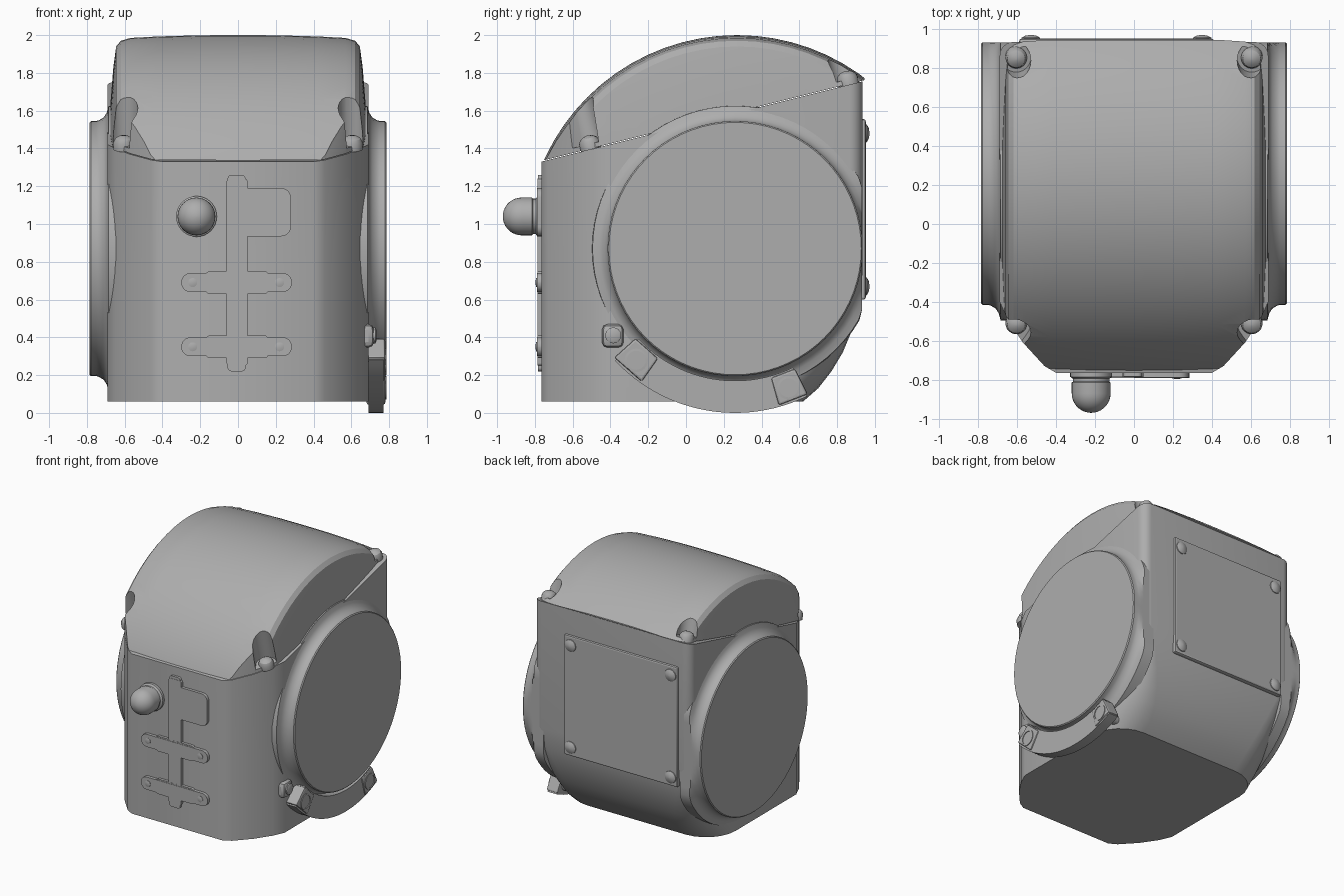
import bpy
from math import sin, cos, pi, radians
from mathutils import Vector, Matrix

cube = bpy.data.objects.get("Cube")
if cube:
    bpy.data.objects.remove(cube)

grey = bpy.data.materials.new("housing grey")
grey.use_nodes = True
tone = (0.42, 0.42, 0.42, 1)
grey.diffuse_color = tone
grey.node_tree.nodes["Principled BSDF"].inputs["Base Color"].default_value = tone


def loft(name, rings, angle=32):
    """Skin equal-length rings of points and cap both ends."""
    n = len(rings[0])
    verts = [v for ring in rings for v in ring]
    faces = [(k * n + i, k * n + (i + 1) % n, (k + 1) * n + (i + 1) % n, (k + 1) * n + i)
             for k in range(len(rings) - 1) for i in range(n)]
    faces += [tuple(range(n))[::-1], tuple(range(len(verts) - n, len(verts)))]
    mesh = bpy.data.meshes.new(name)
    mesh.from_pydata(verts, [], faces)
    mesh.materials.append(grey)
    obj = bpy.data.objects.new(name, mesh)
    bpy.context.collection.objects.link(obj)
    select(obj)
    bpy.ops.object.mode_set(mode='EDIT')
    bpy.ops.mesh.select_all(action='SELECT')
    bpy.ops.mesh.normals_make_consistent(inside=False)
    bpy.ops.object.mode_set(mode='OBJECT')
    smooth(obj, angle)
    return obj


def select(obj):
    bpy.ops.object.select_all(action='DESELECT')
    obj.select_set(True)
    bpy.context.view_layer.objects.active = obj


def smooth(obj, angle=32):
    select(obj)
    bpy.ops.object.shade_smooth_by_angle(angle=radians(angle))


def lathe(name, profile, centre, axis, n=24, back_limit=9.0):
    """Turn (radius, height) pairs around an axis through centre."""
    turn = Vector((0, 0, 1)).rotation_difference(Vector(axis)).to_matrix()
    rings = []
    for r, h in profile:
        ring = [turn @ Vector((r * cos(2 * pi * i / n), r * sin(2 * pi * i / n), h))
                + Vector(centre) for i in range(n)]
        for p in ring:
            p.y = min(p.y, back_limit)
        rings.append(ring)
    return loft(name, rings)


def side_prism(name, pts, x0, x1):
    return loft(name, [[(x, y, z) for y, z in pts] for x in (x0, x1)])


def boolean(obj, other, operation):
    mod = obj.modifiers.new("cut", 'BOOLEAN')
    mod.operation, mod.object, mod.solver = operation, other, 'EXACT'
    select(obj)
    bpy.ops.object.modifier_apply(modifier=mod.name)
    bpy.data.objects.remove(other)


def round_edges(obj, width, angle=32):
    mod = obj.modifiers.new("soft edges", 'BEVEL')
    mod.width, mod.segments, mod.limit_method = width, 2, 'ANGLE'
    mod.angle_limit = radians(35)
    select(obj)
    bpy.ops.object.modifier_apply(modifier=mod.name)
    smooth(obj, angle)


def seam(y):
    return 1.33 + 0.25 * (y + 0.765)


def plan(back, corner):
    """Housing outline from above: chamfered front, rounded back corners."""
    half = [(0.40, -0.765), (0.46, -0.73), (0.57, -0.61), (0.65, -0.49), (0.69, -0.40)]
    half += [(0.69 - corner + corner * cos(a), back - corner + corner * sin(a))
             for a in (i * pi / 12 for i in range(7))]
    return half + [(-x, y) for x, y in reversed(half)]


# Lower housing, with the back sweeping under towards the base
levels = [(0.06, 0.62, 0.26), (0.13, 0.70, 0.26), (0.22, 0.77, 0.24), (0.32, 0.83, 0.21),
          (0.44, 0.88, 0.17), (0.58, 0.92, 0.12), (0.75, 0.935, 0.07)]
rings = [[(x, y, z) for x, y in plan(b, c)] for z, b, c in levels]
rings.append([(x, y, seam(y)) for x, y in plan(0.935, 0.07)])
loft("lower_housing", rings)

# Domed cover: crowned barrel trimmed by the housing outline above the seam
half = [(1.119, 0.2), (1.113, 0.42), (1.105, 0.57), (1.09, 0.62),
        (1.06, 0.645), (0.95, 0.66), (0.75, 0.676), (0.5, 0.692)]
barrel = [(r, -x) for r, x in reversed(half)] + [(1.12, 0)] + half
cover = lathe("domed_cover", barrel, (0, 0.27, 0.88), (1, 0, 0), 72)
outline = plan(0.945, 0.07)
trim = loft("cover_trim", [[(x, y, seam(y) + 0.004) for x, y in outline],
                           [(x, y, 2.2) for x, y in outline]])
boolean(cover, trim, 'INTERSECT')

# Corner pockets with a domed screw in each
up = Vector((0, -0.243, 0.97))
for side in (-1, 1):
    for end, y, out in (("front", -0.51, (0.55, -0.83)), ("back", 0.855, (0.7, 0.7))):
        base = Vector((side * 0.605, y, seam(y) + 0.03))
        ox, oy = side * out[0], out[1]
        slot = []
        for i in range(24):
            a = 2 * pi * i / 24
            dx, dy = cos(a), sin(a)
            reach = 0.3 if dx * ox + dy * oy > 0.001 else 0
            px, py = 0.075 * dx + reach * ox, 0.075 * dy + reach * oy
            slot.append(base + Vector((px, py, 0.25 * py)))
        pocket = loft("pocket_cutter", [slot, [p + up * 0.6 for p in slot]])
        boolean(cover, pocket, 'DIFFERENCE')
        head = [(0.055, -0.03), (0.055, 0.01), (0.045, 0.03), (0.025, 0.042), (0.004, 0.046)]
        lathe(f"{end}_cover_screw", head, base, up)
smooth(cover, 30)

# Round side bosses with a fillet into the housing
for side in (-1, 1):
    boss = [(0.76, 0.60), (0.755, 0.685), (0.72, 0.695), (0.695, 0.71), (0.68, 0.735),
            (0.675, 0.75), (0.675, 0.778), (0.668, 0.785)]
    lathe("side_boss", boss, (0, 0.26, 0.87), (side, 0, 0), 72, back_limit=0.933)

# Rear access plate and its domed bolts
plate = [(-0.59, 0.6), (0.41, 0.6), (0.41, 1.555), (-0.59, 1.555)]
rear = loft("rear_plate", [[(x, y, z) for x, z in plate] for y in (0.9, 0.952)])
round_edges(rear, 0.012)
for x in (-0.53, 0.35):
    for z in (0.67, 1.48):
        lathe("rear_bolt", [(0.05, 0), (0.047, 0.012), (0.03, 0.022), (0.004, 0.027)],
              (x, 0.945, z), (0, 1, 0))

# Domed push knob on the front
dome = [(0.1 * cos(a), 0.105 + 0.1 * sin(a)) for a in (i * pi / 18 for i in range(9))]
lathe("front_knob", [(0.108, -0.02), (0.108, 0.02), (0.094, 0.03), (0.094, 0.045),
                     (0.1, 0.05)] + dome + [(0.003, 0.205)],
      (-0.22, -0.765, 1.04), (0, -1, 0), 32)


def front_pad(name, x0, x1, z0, z1, r, y):
    """Rounded rectangle standing proud of the front."""
    pts = []
    for k, (cx, cz) in enumerate(((x1 - r, z1 - r), (x0 + r, z1 - r),
                                  (x0 + r, z0 + r), (x1 - r, z0 + r))):
        pts += [(cx + r * cos(a), cz + r * sin(a))
                for a in ((k + i / 5) * pi / 2 for i in range(6))]
    loft(name, [[(x, d, z) for x, z in pts] for d in (-0.75, y)])


# Raised rail, tab and straps on the front
front_pad("front_rail", -0.06, 0.05, 0.25, 1.24, 0.015, -0.786)
front_pad("front_rail_spine", -0.055, 0.04, 0.22, 1.26, 0.02, -0.784)
front_pad("front_tab", 0.0, 0.28, 0.935, 1.19, 0.05, -0.788)
for z in (0.35, 0.69):
    front_pad("front_strap", -0.30, 0.285, z - 0.05, z + 0.05, 0.048, -0.79)
    front_pad("front_strap_web", -0.17, 0.16, z - 0.06, z + 0.06, 0.02, -0.787)
    for x in (-0.24, 0.22):
        lathe("strap_rivet", [(0.024, 0), (0.024, 0.006), (0.012, 0.009)],
              (x, -0.787, z), (0, -1, 0), 16)

# Curved clamp under the left boss
cy, cz = 0.26, 0.87


def polar(r, deg):
    return cy + r * cos(radians(deg)), cz + r * sin(radians(deg))


arc = [-137 + i * 73 / 24 for i in range(25)]
band = [polar(0.87, a) for a in arc] + [polar(0.70, a) for a in reversed(arc)]
side_prism("clamp_band", band, 0.69, 0.77)
for deg, spread in ((-131.5, 6.5), (-69, 5.5)):
    pad = [polar(r, deg + s * spread) for r, s in ((0.71, -1), (0.71, 1), (0.862, 1), (0.862, -1))]
    round_edges(side_prism("clamp_pad", pad, 0.68, 0.78), 0.012)
    y, z = polar(0.79, deg)
    lathe("clamp_bolt", [(0.062, 0), (0.062, 0.006), (0.05, 0.007), (0.05, 0.002)],
          (0.779, y, z), (1, 0, 0))
    lathe("clamp_post", [(0.045, 0), (0.045, 0.25)], (0.45, y, z), (1, 0, 0))

# Small lug beside the clamp
lug = [(-0.445, 0.345), (-0.33, 0.345), (-0.33, 0.47), (-0.445, 0.47)]
round_edges(side_prism("clamp_lug", lug, 0.6, 0.72), 0.03)
lathe("lug_bolt", [(0.042, 0), (0.042, 0.012), (0.03, 0.018)], (0.715, -0.385, 0.41), (1, 0, 0))
